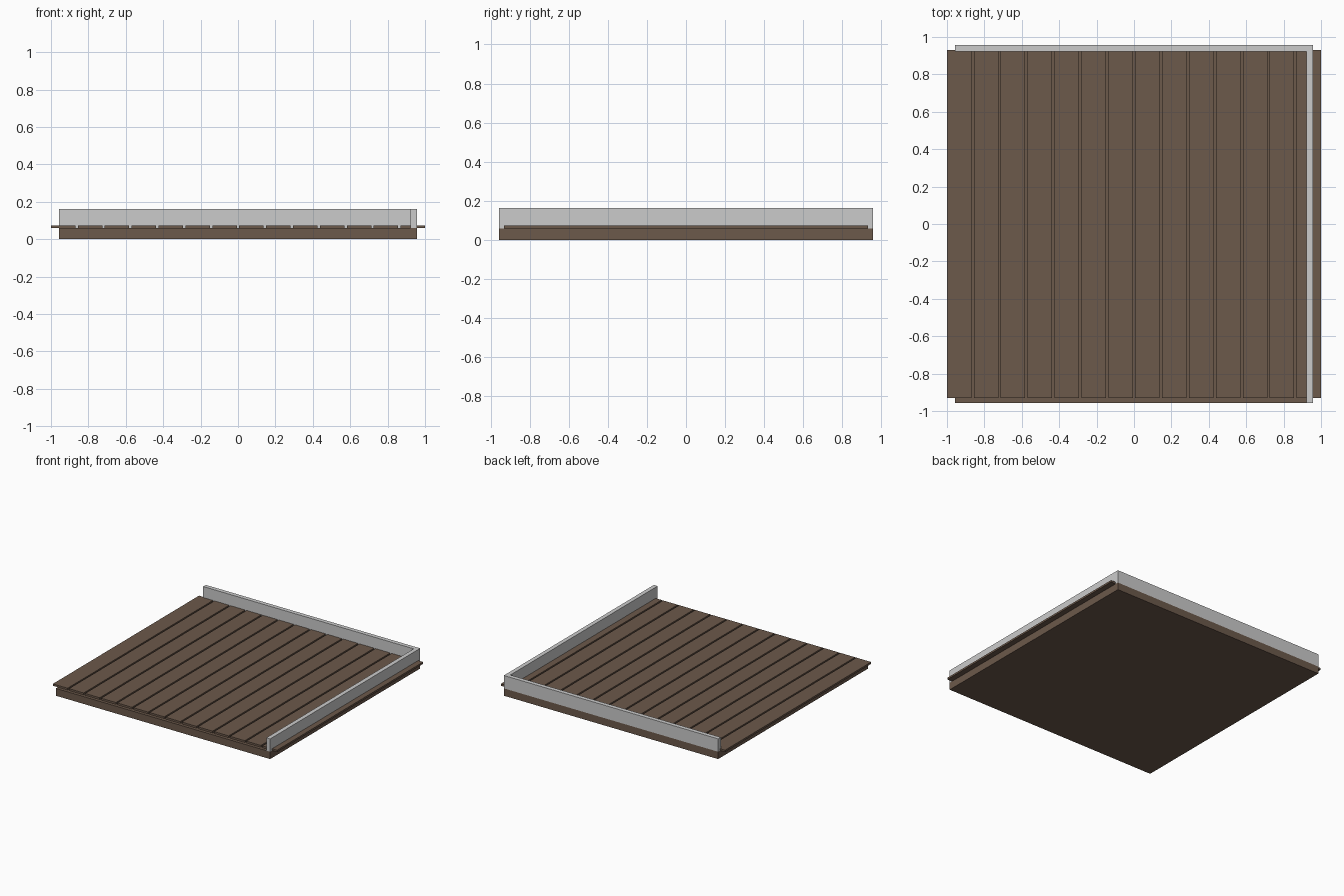
import bpy

if "Cube" in bpy.data.objects:
    bpy.data.objects.remove(bpy.data.objects["Cube"])

def material(name, color):
    m = bpy.data.materials.new(name)
    m.diffuse_color = (*color, 1)
    m.use_nodes = True
    m.node_tree.nodes["Principled BSDF"].inputs["Base Color"].default_value = m.diffuse_color
    return m

wood = material("brown_wood", (0.15, 0.10, 0.07))

def box(name, lo, hi, mat=None):
    center = [(a + b) / 2 for a, b in zip(lo, hi)]
    bpy.ops.mesh.primitive_cube_add(size=1, location=center)
    o = bpy.context.object
    o.name = name
    o.scale = [b - a for a, b in zip(lo, hi)]
    bpy.ops.object.transform_apply(location=False, rotation=False, scale=True)
    if mat:
        o.data.materials.append(mat)
    return o

E = 0.956          # half size of the base
DECK, BOARD, TOP = 0.059, 0.074, 0.163
WALL = 0.034

# Base slab
box("base_slab", (-E, -E, 0), (E, E, DECK), wood)

# Floor boards with narrow gaps, overhanging at the left and right
count, gap = 14, 0.013
width = (2 - gap * (count - 1)) / count
for i in range(count):
    x = -1 + i * (width + gap)
    box(f"floor_board_{i + 1}", (x, -0.931, DECK), (x + width, 0.931, BOARD), wood)

# Low walls along the back and right edges
box("back_wall", (-E, E - WALL, DECK), (E, E, TOP))
box("right_wall", (E - WALL, -E, DECK), (E, E - WALL, TOP))
